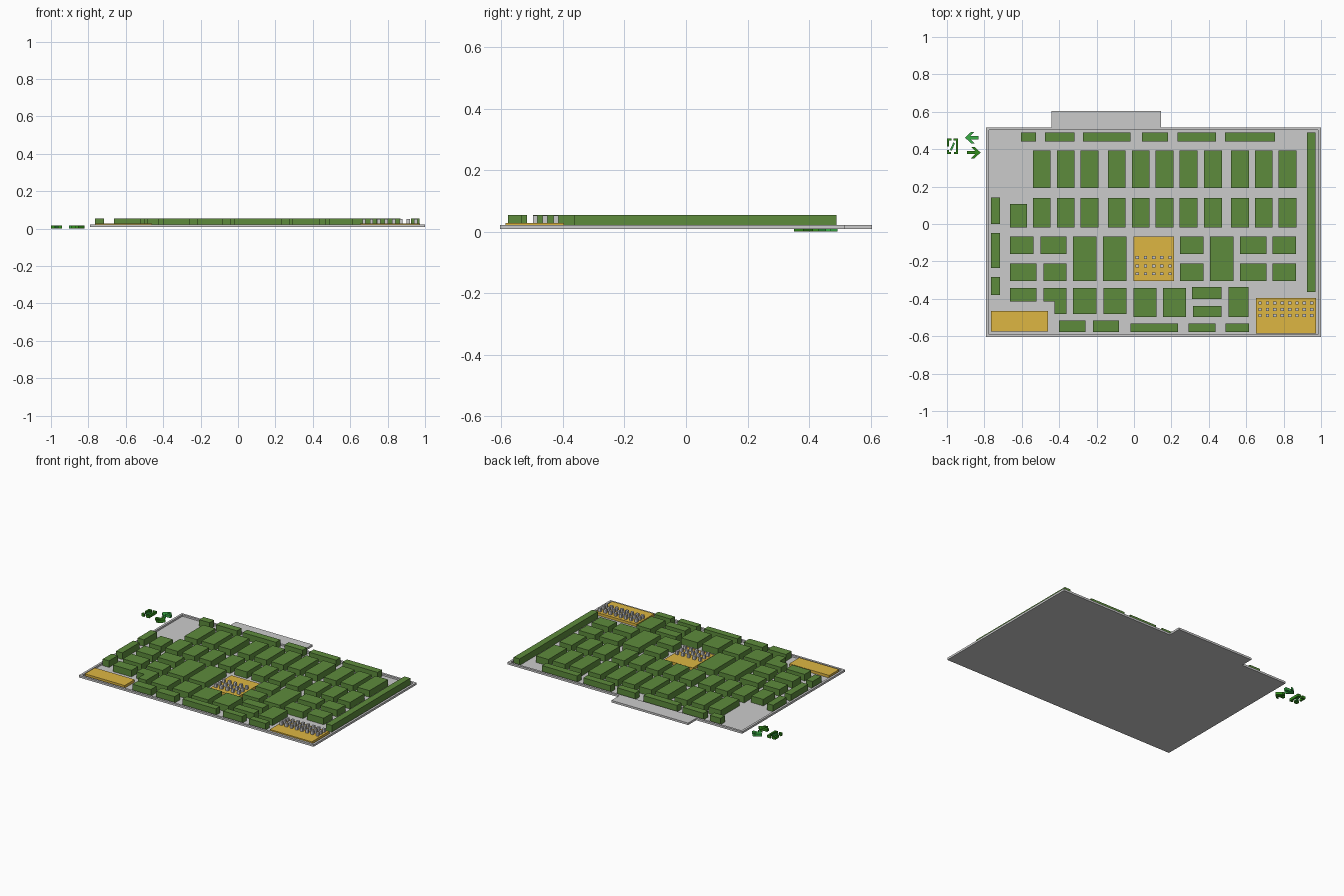
import bpy, bmesh
from mathutils import Matrix, Vector

FLOOR, TOP, RIM, PAD = 0.01, 0.055, 0.022, 0.028


def material(name, rgb):
    m = bpy.data.materials.new(name)
    m.diffuse_color = (*rgb, 1)
    return m


green = material("booth_green", (0.11, 0.26, 0.045))
yellow = material("area_yellow", (0.73, 0.47, 0.055))
bright = material("sign_bright_green", (0.04, 0.42, 0.06))
deep = material("sign_deep_green", (0.03, 0.26, 0.01))


def finish(name, bm, mat=None):
    me = bpy.data.meshes.new(name)
    bm.to_mesh(me)
    bm.free()
    ob = bpy.data.objects.new(name, me)
    bpy.context.collection.objects.link(ob)
    if mat:
        me.materials.append(mat)
    return ob


def add_box(bm, x0, x1, y0, y1, z0, z1):
    c = Vector(((x0 + x1) / 2, (y0 + y1) / 2, (z0 + z1) / 2))
    s = Matrix.Diagonal((abs(x1 - x0), abs(y1 - y0), z1 - z0, 1))
    bmesh.ops.create_cube(bm, size=1, matrix=Matrix.Translation(c) @ s)


def box(name, *b, mat=None):
    bm = bmesh.new()
    add_box(bm, *b)
    return finish(name, bm, mat)


def block(xs, ys, name="booth_block"):
    """Grid of touching booths, split at every x and y given."""
    bm = bmesh.new()
    for a, b in zip(xs, xs[1:]):
        for c, d in zip(ys, ys[1:]):
            add_box(bm, a, b, c, d, FLOOR, TOP)
    finish(name, bm, green)


def prism(name, pts, z0, z1, mat):
    bm = bmesh.new()
    f = bm.faces.new([bm.verts.new((x, y, z0)) for x, y in pts])
    r = bmesh.ops.extrude_face_region(bm, geom=[f])
    bmesh.ops.translate(bm, vec=(0, 0, z1 - z0),
                        verts=[v for v in r["geom"] if isinstance(v, bmesh.types.BMVert)])
    bmesh.ops.recalc_face_normals(bm, faces=bm.faces)
    finish(name, bm, mat)


# Hall floor, low outer wall and rear annex
box("hall_floor", -0.79, 1.0, -0.605, 0.517, 0.008, FLOOR)
bm = bmesh.new()
add_box(bm, -0.79, 1.0, -0.605, -0.59, 0.008, RIM)
add_box(bm, -0.79, 1.0, 0.502, 0.517, 0.008, RIM)
add_box(bm, -0.79, -0.775, -0.59, 0.502, 0.008, RIM)
add_box(bm, 0.985, 1.0, -0.59, 0.502, 0.008, RIM)
finish("hall_wall", bm)
box("rear_annex", -0.44, 0.145, 0.517, 0.605, 0.008, RIM)

# Two rear rows of booths, eleven columns
W = 0.095
columns = [-0.541, -0.413, -0.285, -0.14, -0.012, 0.116, 0.244, 0.375, 0.519, 0.646, 0.773]
for i, x in enumerate(columns):
    halves, whole = [x, x + W / 2, x + W], [x, x + W]
    block(whole, [-0.02, 0.05, 0.14], "second_row_booth")
    if i == 0:
        block(whole, [0.192, 0.297, 0.394], "first_row_booth")
    elif i in (1, 2):
        block(whole, [0.192, 0.394], "first_row_booth")
    elif i == 9:
        block(halves, [0.192, 0.394], "first_row_booth")
    else:
        block(whole, [0.192, 0.28], "first_row_booth")
        block(whole if i == 7 else halves, [0.28, 0.394], "first_row_booth")
block([-0.664, -0.573], [-0.02, 0.108])

# Middle rows of booths
R3, R4 = [-0.161, -0.068], [-0.305, -0.212]
block([-0.664, -0.538], R3)
block([-0.664, -0.522], R4)
block([-0.501, -0.424], [-0.161, -0.113, -0.068])
block([-0.424, -0.362], R3)
block([-0.485, -0.424, -0.362], R4)
block([-0.325, -0.263, -0.2], [-0.305, -0.255, -0.195, -0.13, -0.068])
block([-0.165, -0.039], [-0.305, -0.068])
block([0.407, 0.469, 0.533], [-0.305, -0.249, -0.182, -0.116, -0.068])
for row in (R3, R4):
    block([0.247, 0.313, 0.372], row)
    block([0.567, 0.709], row)
    block([0.741, 0.805, 0.867], row)

# Front rows of booths
block([-0.664, -0.6, -0.522], [-0.415, -0.343])
block([-0.485, -0.362], [-0.415, -0.343])
block([-0.424, -0.362], [-0.482, -0.415])
block([-0.325, -0.263, -0.2], [-0.482, -0.415, -0.343])
block([-0.162, -0.103, -0.039], [-0.482, -0.343])
for x in (-0.004, 0.154):
    block([x, x + 0.124], [-0.498, -0.42, -0.343])
block([0.311, 0.469], [-0.402, -0.338])
block([0.316, 0.469], [-0.498, -0.439])
block([0.506, 0.613], [-0.498, -0.338])

# Booths along the four walls
for xs in ([-0.4, -0.26], [-0.22, -0.157, -0.079]):
    block(xs, [-0.578, -0.517], "front_wall_booth")
for xs in ([-0.018, 0.236], [0.292, 0.437], [0.49, 0.615]):
    block(xs, [-0.578, -0.533], "front_wall_booth")
for xs in ([-0.605, -0.525], [-0.477, -0.317], [-0.274, -0.02], [0.044, 0.183],
           [0.233, 0.316, 0.439], [0.487, 0.629, 0.693, 0.754]):
    block(xs, [0.442, 0.49], "rear_wall_booth")
block([0.925, 0.97], [-0.364, -0.046, 0.103, 0.157, 0.199, 0.301, 0.37, 0.49], "right_wall_booth")
for ys in ([0, 0.143], [-0.236, -0.169, -0.049], [-0.38, -0.284]):
    block([-0.765, -0.717], ys, "left_wall_booth")

# Yellow activity areas
box("demo_area", -0.765, -0.461, -0.575, -0.466, FLOOR, PAD, mat=yellow)
box("stage_area", 0.653, 0.973, -0.586, -0.396, FLOOR, PAD, mat=yellow)
box("dining_area", -0.004, 0.215, -0.305, -0.121, FLOOR, PAD, mat=yellow)
box("dining_counter", -0.004, 0.215, -0.121, -0.068, FLOOR, PAD, mat=yellow)


# Rows of grey seats
def seats(name, x0, dx, nx, rows):
    bm = bmesh.new()
    for i in range(nx):
        for y in rows:
            x = x0 + i * dx
            add_box(bm, x - 0.009, x + 0.009, y - 0.008, y + 0.008, PAD, 0.052)
    finish(name, bm)


seats("stage_seats", 0.674, 0.0395, 8, (-0.423, -0.458, -0.490))
seats("dining_seats", 0.018, 0.0437, 5, (-0.180, -0.225, -0.266))


# Entrance and exit arrows outside the hall
def arrow(name, tip, y, d, mat):
    half = [(0, 0), (0.034, 0.031), (0.052, 0.031), (0.03, 0.009), (0.072, 0.009)]
    pts = half + [(a, -b) for a, b in reversed(half[1:])]
    prism(name, [(tip + d * a, y + b) for a, b in pts], 0, 0.018, mat)


arrow("exit_arrow", -0.904, 0.462, 1, bright)
arrow("entrance_arrow", -0.82, 0.382, -1, deep)

# Doorway sign: open frame with a slanted bar
bm = bmesh.new()
for b in ((-1.0, -0.988, 0.415, 0.458), (-1.0, -0.988, 0.375, 0.395), (-0.952, -0.94, 0.375, 0.458),
          (-0.988, -0.975, 0.446, 0.458), (-0.965, -0.952, 0.446, 0.458),
          (-0.988, -0.978, 0.375, 0.386), (-0.962, -0.952, 0.375, 0.386)):
    add_box(bm, *b, 0, 0.018)
finish("doorway_sign_frame", bm, deep)
prism("doorway_sign_bar", [(-0.984, 0.396), (-0.975, 0.392), (-0.957, 0.43), (-0.966, 0.436)],
      0, 0.018, bright)
